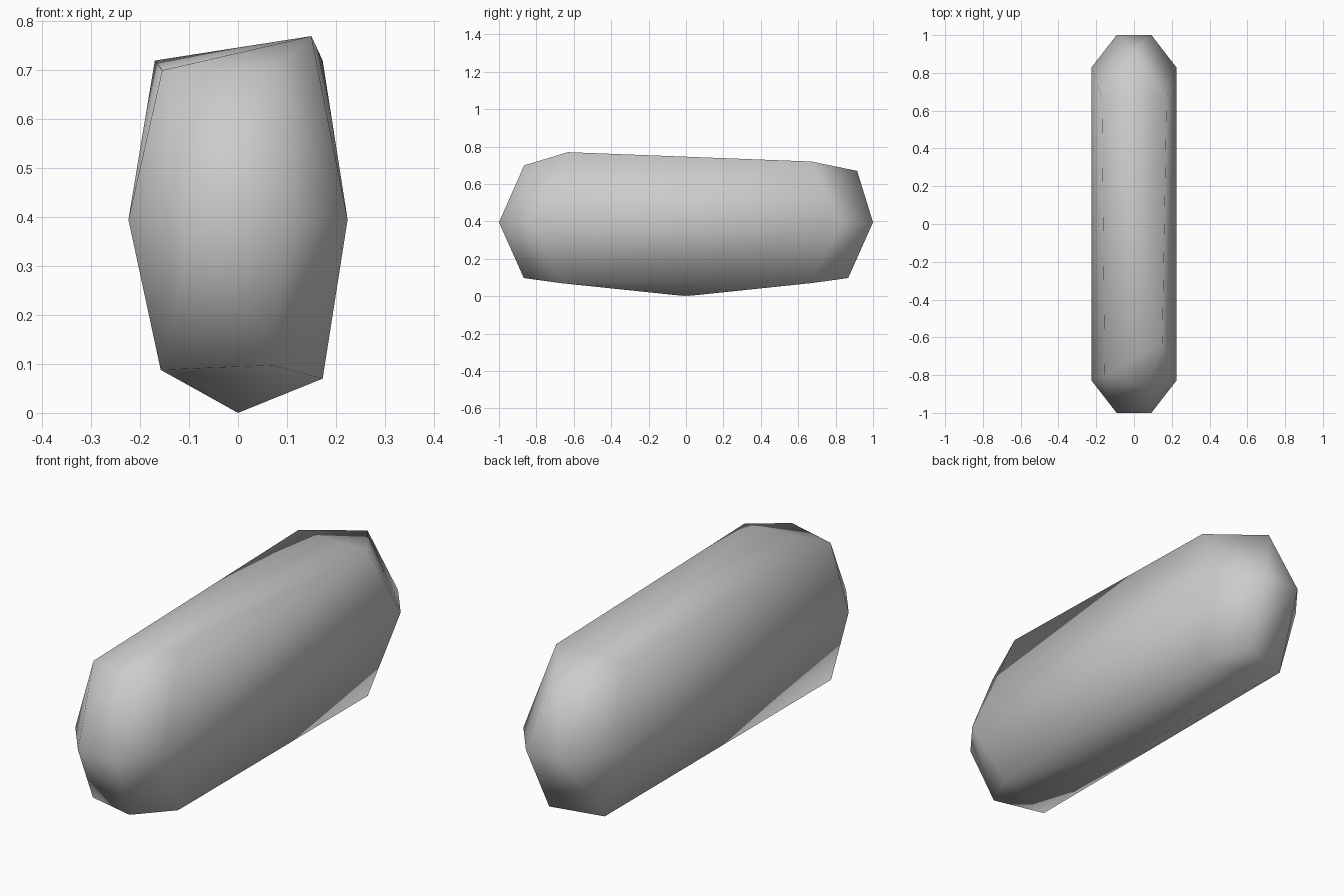
import bpy, bmesh

if "Cube" in bpy.data.objects:
    bpy.data.objects.remove(bpy.data.objects["Cube"])

# Girdle ring, mirrored in x and y
points = [(sx * x, sy * y, 0.395) for sx in (-1, 1) for sy in (-1, 1)
          for x, y in ((0.224, 0.83), (0.092, 1.0))]
# Upper corners
points += [(0.15, -0.63, 0.77), (0.08, -0.865, 0.70), (-0.155, -0.80, 0.70),
           (-0.17, 0.67, 0.72), (0.173, 0.67, 0.72), (0.0, 0.915, 0.67)]
# Lower corners, mirrored front to back, and the bottom tip
points += [(x, s * y, z) for s in (-1, 1)
           for x, y, z in ((0.173, 0.67, 0.07), (0.07, 0.867, 0.097), (-0.158, 0.80, 0.088))]
points.append((0, 0, 0))

# Wrap the corners in one faceted stone
bm = bmesh.new()
for p in points:
    bm.verts.new(p)
bmesh.ops.convex_hull(bm, input=bm.verts[:])
bmesh.ops.recalc_face_normals(bm, faces=bm.faces[:])
for f in bm.faces:
    f.smooth = True
mesh = bpy.data.meshes.new("stone")
bm.to_mesh(mesh)
bm.free()

# Plain grey colour
grey = bpy.data.materials.new("stone grey")
grey.diffuse_color = (0.6, 0.6, 0.6, 1)
grey.use_nodes = True
grey.node_tree.nodes["Principled BSDF"].inputs["Base Color"].default_value = grey.diffuse_color
mesh.materials.append(grey)
bpy.context.collection.objects.link(bpy.data.objects.new("stone", mesh))
